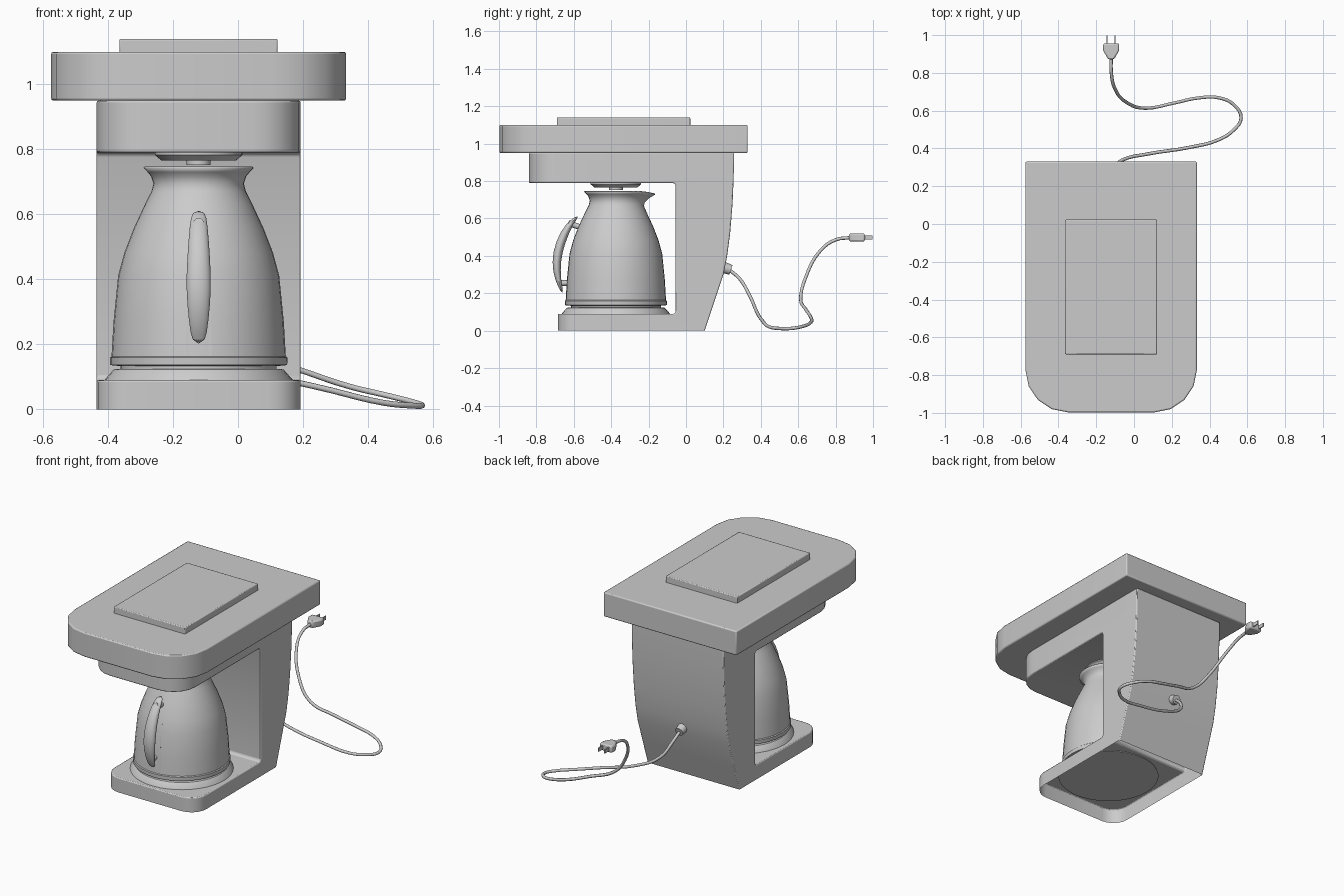
import bpy, bmesh, math
from mathutils import Vector

if "Cube" in bpy.data.objects:
    bpy.data.objects.remove(bpy.data.objects["Cube"])

CX, CY = -0.121, -0.375      # machine centre line, jug axis


def finish(name, bm, bevel=0):
    bmesh.ops.recalc_face_normals(bm, faces=bm.faces)
    me = bpy.data.meshes.new(name)
    bm.to_mesh(me)
    bm.free()
    ob = bpy.data.objects.new(name, me)
    bpy.context.collection.objects.link(ob)
    bpy.ops.object.select_all(action='DESELECT')
    ob.select_set(True)
    bpy.context.view_layer.objects.active = ob
    bpy.ops.object.shade_smooth_by_angle(angle=math.radians(32))
    if bevel:
        m = ob.modifiers.new("edge", 'BEVEL')
        m.width, m.segments, m.limit_method = bevel, 2, 'ANGLE'
        m.angle_limit = math.radians(40)
    return ob


def prism(pts, axis, lo, hi):
    """Extrude a 2D outline: axis 0 takes (y, z), axis 2 takes (x, y)."""
    bm = bmesh.new()
    put = (lambda p, d: (d, *p)) if axis == 0 else (lambda p, d: (*p, d))
    a, b = ([bm.verts.new(put(p, d)) for p in pts] for d in (lo, hi))
    n = len(pts)
    bm.faces.new(a)
    bm.faces.new(b)
    for i in range(n):
        j = (i + 1) % n
        bm.faces.new((a[i], a[j], b[j], b[i]))
    bmesh.ops.recalc_face_normals(bm, faces=bm.faces)
    return bm


def round_front(bm, y, radius, seg):
    """Round the vertical corner edges lying at depth y."""
    es = [e for e in bm.edges
          if all(abs(v.co.y - y) < 1e-4 for v in e.verts)
          and abs(e.verts[0].co.x - e.verts[1].co.x) < 1e-4]
    bmesh.ops.bevel(bm, geom=es, offset=radius, segments=seg, profile=0.5, affect='EDGES')


def rect(x0, x1, y0, y1):
    return [(x0, y0), (x1, y0), (x1, y1), (x0, y1)]


def loft(rings, caps=True):
    bm = bmesh.new()
    vs = [[bm.verts.new(p) for p in r] for r in rings]
    n = len(vs[0])
    for a, b in zip(vs, vs[1:]):
        for i in range(n):
            j = (i + 1) % n
            bm.faces.new((a[i], a[j], b[j], b[i]))
    if caps:
        bm.faces.new(vs[0])
        bm.faces.new(vs[-1])
    return bm


def circle(r, z, n=40):
    return [(CX + r * math.cos(2 * math.pi * i / n), CY + r * math.sin(2 * math.pi * i / n), z)
            for i in range(n)]


def lathe(prof):
    return loft([circle(r, z) for r, z in prof])


# top slab and lid
bm = prism(rect(-0.575, 0.333, -0.997, 0.33), 2, 0.95, 1.10)
round_front(bm, -0.997, 0.225, 4)
finish("top_housing", bm, 0.007)
finish("water_lid", prism(rect(-0.365, 0.122, -0.69, 0.023), 2, 1.09, 1.14), 0.005)

# C-shaped body: base, column, brewing head; underside open
outline = [(-0.685, 0), (-0.685, 0.09), (-0.065, 0.09), (-0.055, 0.10),
           (-0.055, 0.775), (-0.06, 0.786), (-0.07, 0.79), (-0.84, 0.79), (-0.84, 0.95),
           (0.257, 0.95), (0.255, 0.82), (0.249, 0.68), (0.236, 0.52), (0.22, 0.40),
           (0.2, 0.30), (0.15, 0.15), (0.10, 0)]
bm = prism(outline, 0, -0.435, 0.193)
round_front(bm, -0.84, 0.15, 5)
round_front(bm, -0.685, 0.1, 5)
bottom = [f for f in bm.faces if all(abs(v.co.z) < 1e-4 for v in f.verts)]
bmesh.ops.delete(bm, geom=bottom, context='FACES')
finish("body", bm, 0.006)

# warming plate, drip nozzle
finish("warming_plate", lathe([(0.29, 0.085), (0.288, 0.093), (0.262, 0.122), (0.25, 0.125)]))
finish("drip_nozzle", lathe([(0.135, 0.795), (0.135, 0.783), (0.115, 0.766), (0.037, 0.766), (0.037, 0.752)]))

# jug with pouring lip
wall = [(0.262, 0.16), (0.255, 0.27), (0.241, 0.41), (0.222, 0.48), (0.193, 0.555), (0.158, 0.63),
        (0.138, 0.67), (0.132, 0.695), (0.14, 0.72), (0.152, 0.735), (0.165, 0.748)]
foot = [(0.235, 0.123), (0.235, 0.138), (0.267, 0.141), (0.267, 0.156)]
bm = loft([circle(r, z) for r, z in foot + wall], caps=False)
bm.faces.new([v for v in bm.verts if abs(v.co.z - 0.123) < 1e-5])
for v in bm.verts:
    if v.co.z > 0.66:
        d = Vector((v.co.x - CX, v.co.y - CY)).normalized()
        w = max(0, d.y) ** 8 * (v.co.z - 0.66) / 0.088
        v.co.y += 0.042 * w
        v.co.z -= 0.014 * w
jug = finish("jug", bm)
m = jug.modifiers.new("wall", 'SOLIDIFY')
m.thickness, m.offset = 0.007, -1


def jug_radius(z):
    for (r0, z0), (r1, z1) in zip(wall, wall[1:]):
        if z <= z1:
            return r0 + (r1 - r0) * (z - z0) / (z1 - z0)


# handle strap hugging the jug, from thin box sections
rings = []
for i in range(15):
    t = i / 14
    z = 0.162 + 0.513 * t
    hw = 0.040 - 0.017 * t
    r = jug_radius(z)
    rings.append([(CX + s * hw, CY - math.sqrt((r + o) ** 2 - hw * hw), z)
                  for s, o in ((-1, -0.005), (-1, 0.007), (1, 0.007), (1, -0.005))])
finish("handle_strap", loft(rings))

# crescent handle: outer point, inner point, half width
spine = [((-0.578, 0.618), (-0.576, 0.606), 0.021), ((-0.645, 0.575), (-0.607, 0.562), 0.028),
         ((-0.70, 0.475), (-0.65, 0.462), 0.036), ((-0.72, 0.365), (-0.67, 0.37), 0.040),
         ((-0.702, 0.268), (-0.67, 0.278), 0.031), ((-0.665, 0.2), (-0.654, 0.2), 0.021)]
rings = []
for o, n, hw in spine:
    mid = [(a + b) / 2 for a, b in zip(o, n)]
    half = [(a - b) / 2 for a, b in zip(o, n)]
    rings.append([(CX + hw * math.cos(a), mid[0] + half[0] * math.sin(a), mid[1] + half[1] * math.sin(a))
                  for a in (2 * math.pi * k / 16 for k in range(16))])
h = finish("handle", loft(rings))
h.modifiers.new("smooth", 'SUBSURF').levels = 1


def rod(name, p, q, r0, r1, n=16):
    p, q = Vector(p), Vector(q)
    bm = bmesh.new()
    bmesh.ops.create_cone(bm, cap_ends=True, segments=n, radius1=r0, radius2=r1, depth=(q - p).length)
    rot = (q - p).to_track_quat('Z', 'Y').to_matrix()
    for v in bm.verts:
        v.co = rot @ v.co + (p + q) / 2
    return finish(name, bm)


rod("upper_handle_post", (CX, -0.63, 0.575), (CX, -0.555, 0.55), 0.015, 0.015)
rod("lower_handle_post", (CX, -0.685, 0.255), (CX, -0.62, 0.255), 0.015, 0.015)

# cord grommet on the back
rod("cord_grommet", (CX, 0.19, 0.342), (CX, 0.24, 0.325), 0.031, 0.027)

# power cord
path = [(CX, 0.225, 0.33), (-0.11, 0.285, 0.28), (-0.065, 0.337, 0.195), (0.08, 0.372, 0.115),
        (0.29, 0.405, 0.058), (0.45, 0.447, 0.02), (0.53, 0.50, 0.012), (0.567, 0.56, 0.012),
        (0.53, 0.63, 0.025), (0.45, 0.668, 0.045), (0.345, 0.668, 0.07), (0.21, 0.64, 0.115),
        (0.065, 0.613, 0.17), (-0.03, 0.638, 0.28), (-0.103, 0.72, 0.43), (-0.12, 0.80, 0.486),
        (CX, 0.885, 0.498)]
cu = bpy.data.curves.new("power_cord", 'CURVE')
cu.dimensions = '3D'
cu.bevel_depth, cu.bevel_resolution, cu.resolution_u = 0.009, 2, 4
sp = cu.splines.new('BEZIER')
sp.bezier_points.add(len(path) - 1)
for b, co in zip(sp.bezier_points, path):
    b.co = co
    b.handle_left_type = b.handle_right_type = 'AUTO'
bpy.context.collection.objects.link(bpy.data.objects.new("power_cord", cu))

# plug and prongs
plug = [(-0.016, 0.872), (0.016, 0.872), (0.042, 0.918), (0.042, 0.956), (-0.042, 0.956), (-0.042, 0.918)]
finish("plug", prism([(CX + x, y) for x, y in plug], 2, 0.477, 0.52), 0.008)
for side, s in (("left", -1), ("right", 1)):
    x = CX + s * 0.021
    finish(side + "_prong", prism(rect(x - 0.003, x + 0.003, 0.95, 0.998), 2, 0.487, 0.51))
